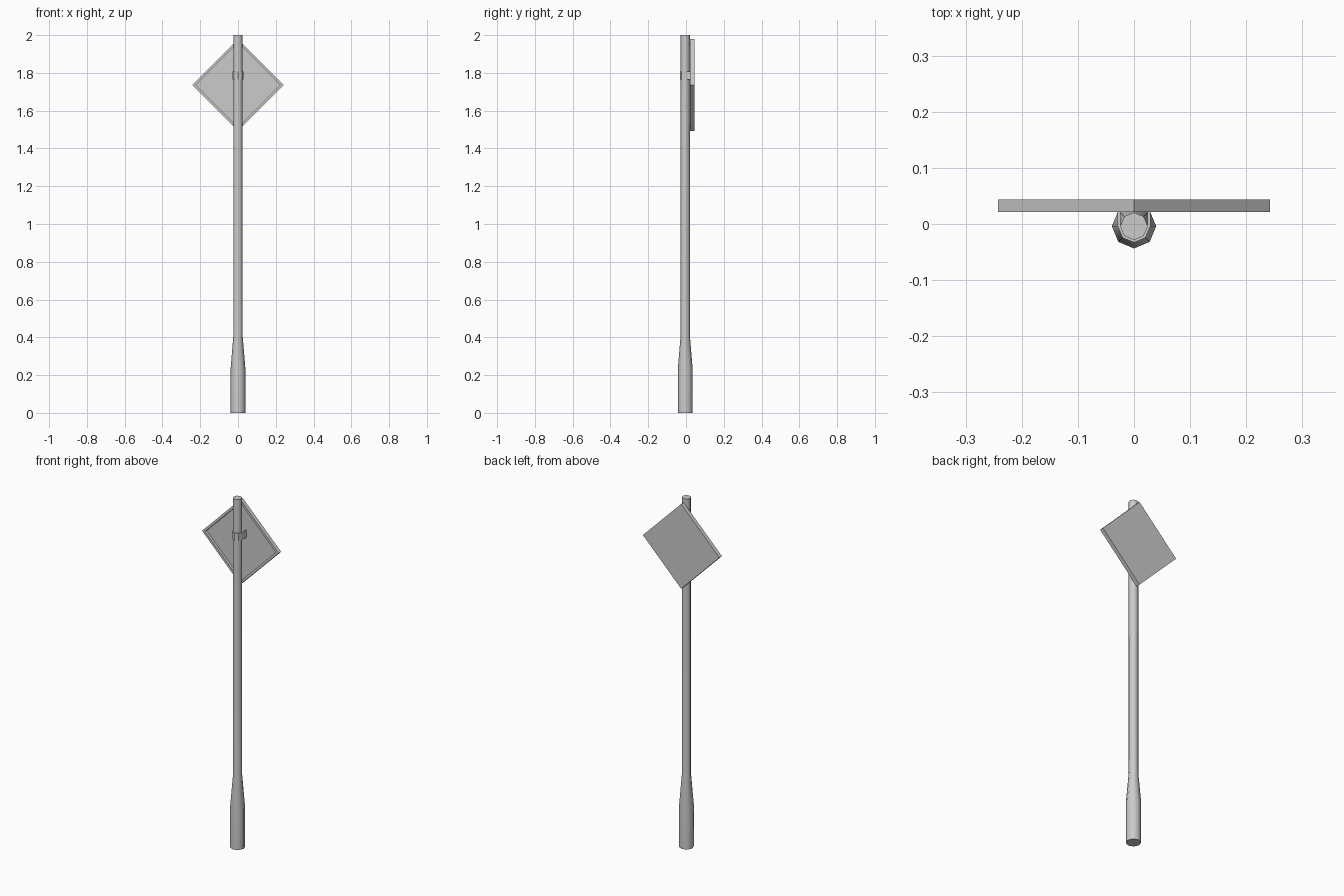
import bpy, bmesh, math

if "Cube" in bpy.data.objects:
    bpy.data.objects.remove(bpy.data.objects["Cube"])

POLE_Y = -0.004
SIDES = 8


def finish(name, bm, angle=None):
    bmesh.ops.recalc_face_normals(bm, faces=bm.faces[:])
    me = bpy.data.meshes.new(name)
    bm.to_mesh(me)
    bm.free()
    ob = bpy.data.objects.new(name, me)
    bpy.context.collection.objects.link(ob)
    if angle:
        bpy.ops.object.select_all(action='DESELECT')
        ob.select_set(True)
        bpy.context.view_layer.objects.active = ob
        bpy.ops.object.shade_smooth_by_angle(angle=math.radians(angle))
    return ob


def bridge(bm, a, b):
    n = len(a)
    for i in range(n):
        j = (i + 1) % n
        bm.faces.new((a[i], a[j], b[j], b[i]))


# Pole: octagonal tube with a thicker, tapering foot
bm = bmesh.new()
rings = []
for r, z in [(0.0395, 0), (0.0395, 0.23), (0.0245, 0.41), (0.0245, 2.0)]:
    rings.append([bm.verts.new((r * math.cos(i * math.tau / SIDES),
                                POLE_Y + r * math.sin(i * math.tau / SIDES), z))
                  for i in range(SIDES)])
for lower, upper in zip(rings, rings[1:]):
    bridge(bm, lower, upper)
bm.faces.new(rings[-1])
bm.faces.new(rings[0])
finish("pole", bm, 50)

# Sign panel: diamond tray with a raised rim, open towards the pole
bm = bmesh.new()
loops = []
for r, y in [(0.2425, 0.044), (0.2425, 0.021), (0.224, 0.021), (0.224, 0.037)]:
    loops.append([bm.verts.new((r * math.cos(i * math.tau / 4), y,
                                1.736 + r * math.sin(i * math.tau / 4)))
                  for i in range(4)])
for a, b in zip(loops, loops[1:]):
    bridge(bm, a, b)
bm.faces.new(loops[0])
bm.faces.new(loops[-1])
finish("sign_panel", bm)

# Clamp: U-shaped band round the pole, running back to the panel
bm = bmesh.new()


def u_profile(r):
    arc = [(r * math.cos(a), POLE_Y + r * math.sin(a))
           for a in (math.pi + i * math.pi / 4 for i in range(5))]
    return [(-r, 0.037)] + arc + [(r, 0.037)]


outline = u_profile(0.029) + u_profile(0.0245)[::-1]
low = [bm.verts.new((x, y, 1.765)) for x, y in outline]
high = [bm.verts.new((x, y, 1.807)) for x, y in outline]
bridge(bm, low, high)
half = len(outline) // 2
for ring in (low, high):
    for i in range(half - 1):
        k = len(outline) - 1 - i
        bm.faces.new((ring[i], ring[i + 1], ring[k - 1], ring[k]))
finish("clamp", bm)
